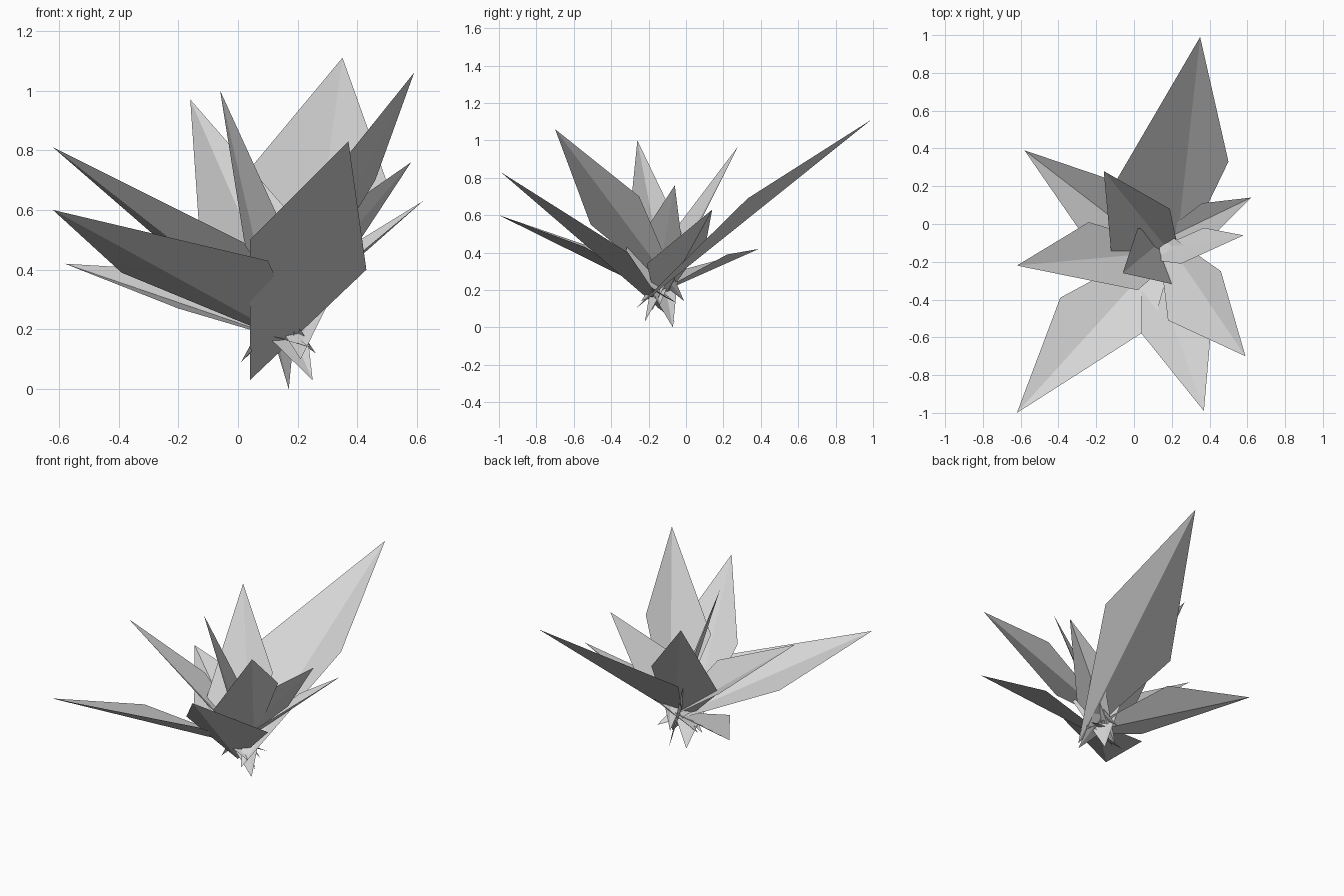
import bpy
import bmesh
from mathutils import Vector

cube = bpy.data.objects.get("Cube")
if cube:
    bpy.data.objects.remove(cube, do_unlink=True)

# Single pale grey leaf colour
leaf_grey = bpy.data.materials.new("pale_grey")
leaf_grey.use_nodes = True
colour = (.66, .66, .66, 1)
leaf_grey.diffuse_color = colour
leaf_grey.node_tree.nodes["Principled BSDF"].inputs["Base Color"].default_value = colour


def build_leaf(name, tip, left, right, tail):
    """Folded kite: two flat halves that share a straight spine from tip to tail."""
    bm = bmesh.new()
    corners = {key: bm.verts.new(Vector(point)) for key, point in
               dict(tip=tip, left=left, right=right, tail=tail).items()}
    for outline in (("tip", "left", "tail"), ("tip", "tail", "right")):
        bm.faces.new([corners[key] for key in outline])
    bm.normal_update()
    # Turn the inner side of the rosette upward
    if sum(face.normal.z for face in bm.faces) < 0:
        bmesh.ops.reverse_faces(bm, faces=bm.faces[:])
    mesh = bpy.data.meshes.new(name)
    bm.to_mesh(mesh)
    bm.free()
    mesh.materials.append(leaf_grey)
    leaf = bpy.data.objects.new(name, mesh)
    bpy.context.collection.objects.link(leaf)
    return leaf


# Large outer leaves
build_leaf("tall_back_leaf", tip=(.35, .99, 1.11), left=(-.1, .22, .57),
           right=(.5, .33, .69), tail=(.21, -.27, .1))
build_leaf("broad_front_leaf", tip=(.37, -.99, .83), left=(.04, -.58, .5),
           right=(.43, -.31, .4), tail=(.04, -.06, .03))
build_leaf("front_left_leaf", tip=(.59, -.7, 1.06), left=(.18, -.51, .55),
           right=(.46, -.25, .7), tail=(.12, -.01, .14))
build_leaf("front_right_leaf", tip=(-.62, -1, .6), left=(-.39, -.39, .39),
           right=(.1, -.54, .43), tail=(.24, -.05, .13))
build_leaf("right_leaf", tip=(-.62, -.22, .81), left=(-.24, .01, .48),
           right=(.02, -.35, .49), tail=(.26, -.14, .12))
build_leaf("low_back_right_leaf", tip=(-.58, .39, .42), left=(-.08, .22, .39),
           right=(-.2, -.16, .27), tail=(.24, -.24, .14))

# Upright inner leaves
build_leaf("inner_back_leaf", tip=(-.16, .28, .97), left=(-.12, -.16, .39),
           right=(.19, .08, .57), tail=(.25, -.22, .03))
build_leaf("inner_upright_leaf", tip=(-.06, -.26, 1), left=(.02, -.02, .5),
           right=(.21, -.32, .41), tail=(.17, -.07, 0))

# Narrow leaves on the left side
build_leaf("upper_left_leaf", tip=(.58, -.06, .76), left=(.37, -.02, .44),
           right=(.25, -.21, .53), tail=(.01, -.18, .09))
build_leaf("lower_left_leaf", tip=(.62, .14, .63), left=(.36, .11, .47),
           right=(.27, -.21, .34), tail=(.02, -.15, .1))
